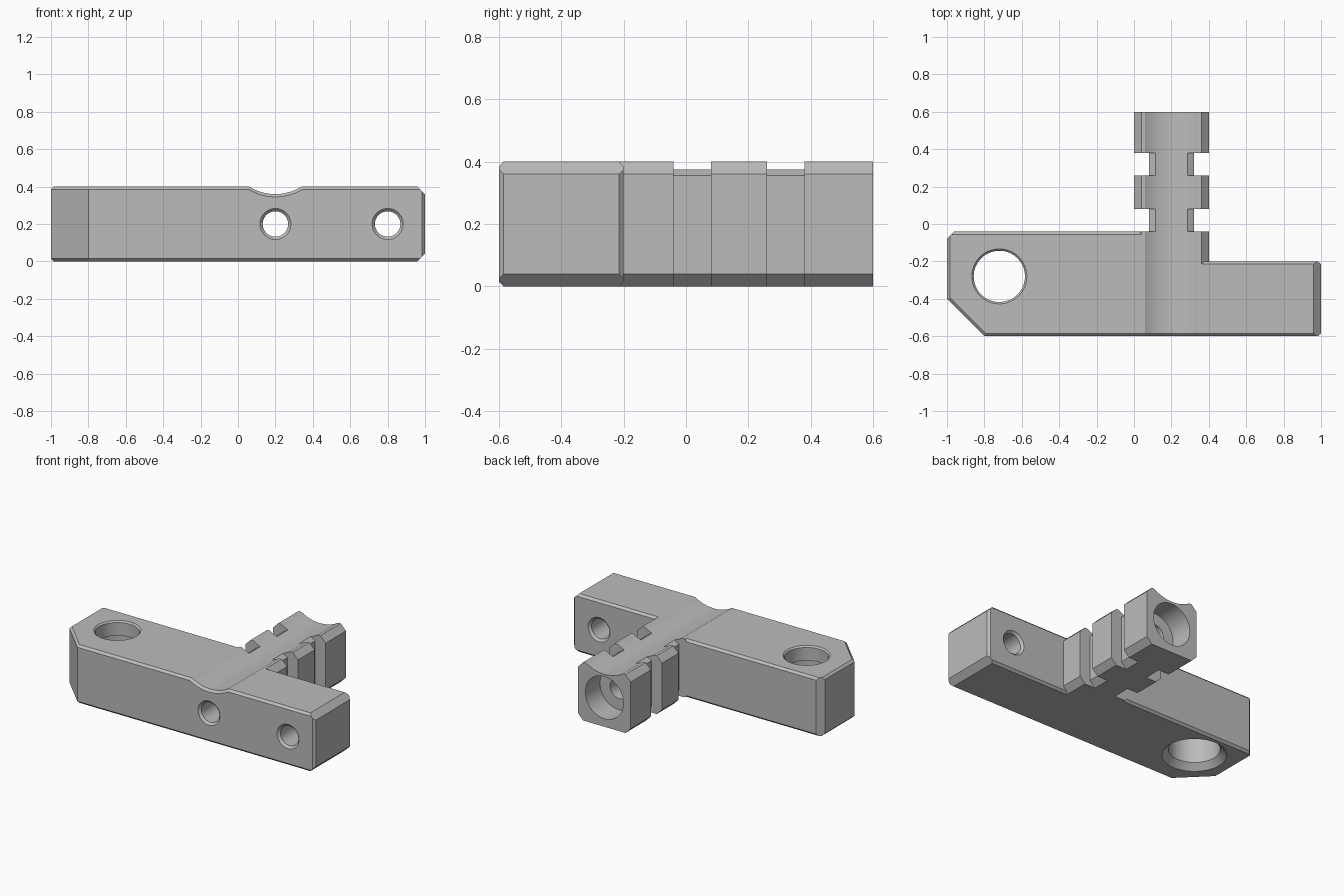
import bpy, bmesh, math
from mathutils import Vector

if "Cube" in bpy.data.objects:
    bpy.data.objects.remove(bpy.data.objects["Cube"], do_unlink=True)

grey = bpy.data.materials.new("machined_grey")
grey.use_nodes = True
grey.diffuse_color = (0.5, 0.5, 0.5, 1)
grey.node_tree.nodes["Principled BSDF"].inputs["Base Color"].default_value = (0.5, 0.5, 0.5, 1)

HEIGHT, FINE, WIDE = 0.4, 0.015, 0.04


def finish(bm, name):
    bmesh.ops.recalc_face_normals(bm, faces=bm.faces)
    mesh = bpy.data.meshes.new(name)
    bm.to_mesh(mesh)
    bm.free()
    mesh.materials.append(grey)
    obj = bpy.data.objects.new(name, mesh)
    bpy.context.scene.collection.objects.link(obj)
    return obj


def block(name, lo, hi, planes=()):
    """Box trimmed by planes given as (point, outward normal)."""
    bm = bmesh.new()
    bmesh.ops.create_cube(bm, size=1)
    for v in bm.verts:
        v.co = Vector([lo[i] if v.co[i] < 0 else hi[i] for i in range(3)])
    for point, normal in planes:
        cut = bmesh.ops.bisect_plane(bm, geom=bm.verts[:] + bm.edges[:] + bm.faces[:],
                                     plane_co=point, plane_no=Vector(normal).normalized(),
                                     clear_outer=True, dist=1e-6)
        edges = [e for e in cut["geom_cut"] if isinstance(e, bmesh.types.BMEdge)]
        bmesh.ops.edgeloop_fill(bm, edges=edges)
    return finish(bm, name)


def chamfers(axis, pos, out, size):
    """Top and bottom chamfer planes along the side facing out on the axis."""
    planes = []
    for z, up in ((HEIGHT, 1), (0, -1)):
        point, normal = [0, 0, z], [0, 0, up]
        point[axis] = pos - out * size
        normal[axis] = out
        planes.append((point, normal))
    return planes


def turned(name, centre, axis, profile, sides=64):
    """Solid of revolution from (position along axis, radius) pairs."""
    bm = bmesh.new()
    rings = []
    for t, r in profile:
        ring = []
        for i in range(sides):
            a = 2 * math.pi * i / sides
            u, v = r * math.cos(a), r * math.sin(a)
            co = (u, v, t) if axis == "z" else (u, t, v)
            ring.append(bm.verts.new(Vector(co) + Vector(centre)))
        rings.append(ring)
    for a, b in zip(rings, rings[1:]):
        for i in range(sides):
            j = (i + 1) % sides
            bm.faces.new((a[i], a[j], b[j], b[i]))
    bm.faces.new(rings[0])
    bm.faces.new(rings[-1])
    return finish(bm, name)


# Wide half of the bar, with the slanted front corner
slant = Vector((-1, -1, 0))
start = Vector((-0.8, -0.6, 0))
slant_trim = [(start, slant)]
for z, up in ((HEIGHT, 1), (0, -1)):
    point = start - slant.normalized() * FINE
    slant_trim.append(((point.x, point.y, z), slant.normalized() + Vector((0, 0, up))))
body = block("bracket_body", (-1, -0.6, 0), (0.2, -0.04, HEIGHT),
             slant_trim + [((-1 + WIDE, -0.04, 0), (-1, 1, 0))]
             + chamfers(0, -1, -1, FINE) + chamfers(1, -0.6, -1, FINE)
             + chamfers(1, -0.04, 1, FINE))

# Narrow half of the bar
narrow = block("narrow_arm", (0.1, -0.6, 0), (1, -0.2, HEIGHT),
               chamfers(0, 1, 1, WIDE) + chamfers(1, -0.6, -1, FINE)
               + chamfers(1, -0.2, 1, FINE)
               + [((1 - FINE, -0.6, 0), (1, -1, 0)), ((1 - FINE, -0.2, 0), (1, 1, 0))])
parts = [narrow]

# Stem: full-width ribs over a slimmer core
for y0, y1 in ((-0.5, -0.04), (0.08, 0.26), (0.38, 0.6)):
    parts.append(block("stem_rib", (0, y0, 0), (0.4, y1, HEIGHT),
                       chamfers(0, 0, -1, WIDE) + chamfers(0, 0.4, 1, WIDE)))
core_trim = []
for x, out in ((0.08, -1), (0.32, 1)):
    core_trim += [((x, 0, 0.355), (out * 0.5, 0, 0.87)), ((x, 0, WIDE), (out, 0, -1))]
parts.append(block("stem_core", (0.08, -0.45, 0), (0.32, 0.5, HEIGHT), core_trim))

# Cutters: top groove, upright stepped hole, two cross holes, stem end bore
cutters = [
    turned("groove_cutter", (0.2, 0, 0.625), "y",
           [(-0.62, 0.3), (-0.585, 0.265), (0.65, 0.265)], 128),
    turned("upright_hole_cutter", (-0.72, -0.28, 0), "z",
           [(-0.02, 0.22), (0.04, 0.16), (0.3, 0.16), (0.3, 0.137),
            (0.39, 0.137), (0.42, 0.167)]),
    turned("stem_hole_cutter", (0.2, 0, 0.2), "y",
           [(-0.62, 0.103), (-0.585, 0.068), (0.44, 0.068), (0.44, 0.145), (0.65, 0.145)]),
    turned("arm_hole_cutter", (0.8, 0, 0.2), "y",
           [(-0.62, 0.103), (-0.585, 0.068), (-0.215, 0.068), (-0.18, 0.103)]),
]

# Merge the parts, cut the holes, keep one clean body
helpers = [(p, "UNION") for p in parts] + [(c, "DIFFERENCE") for c in cutters]
for obj, operation in helpers:
    obj.hide_render = True
    mod = body.modifiers.new(obj.name, "BOOLEAN")
    mod.operation = operation
    mod.solver = "EXACT"
    mod.object = obj
bpy.context.view_layer.update()
graph = bpy.context.evaluated_depsgraph_get()
solid = bpy.data.meshes.new_from_object(body.evaluated_get(graph))
body.modifiers.clear()
body.data = solid
for obj, _ in helpers:
    bpy.data.objects.remove(obj, do_unlink=True)
solid.materials.clear()
solid.materials.append(grey)
for poly in solid.polygons:
    poly.material_index = 0

bpy.ops.object.select_all(action="DESELECT")
body.select_set(True)
bpy.context.view_layer.objects.active = body
bpy.ops.object.shade_smooth_by_angle(angle=math.radians(20))
